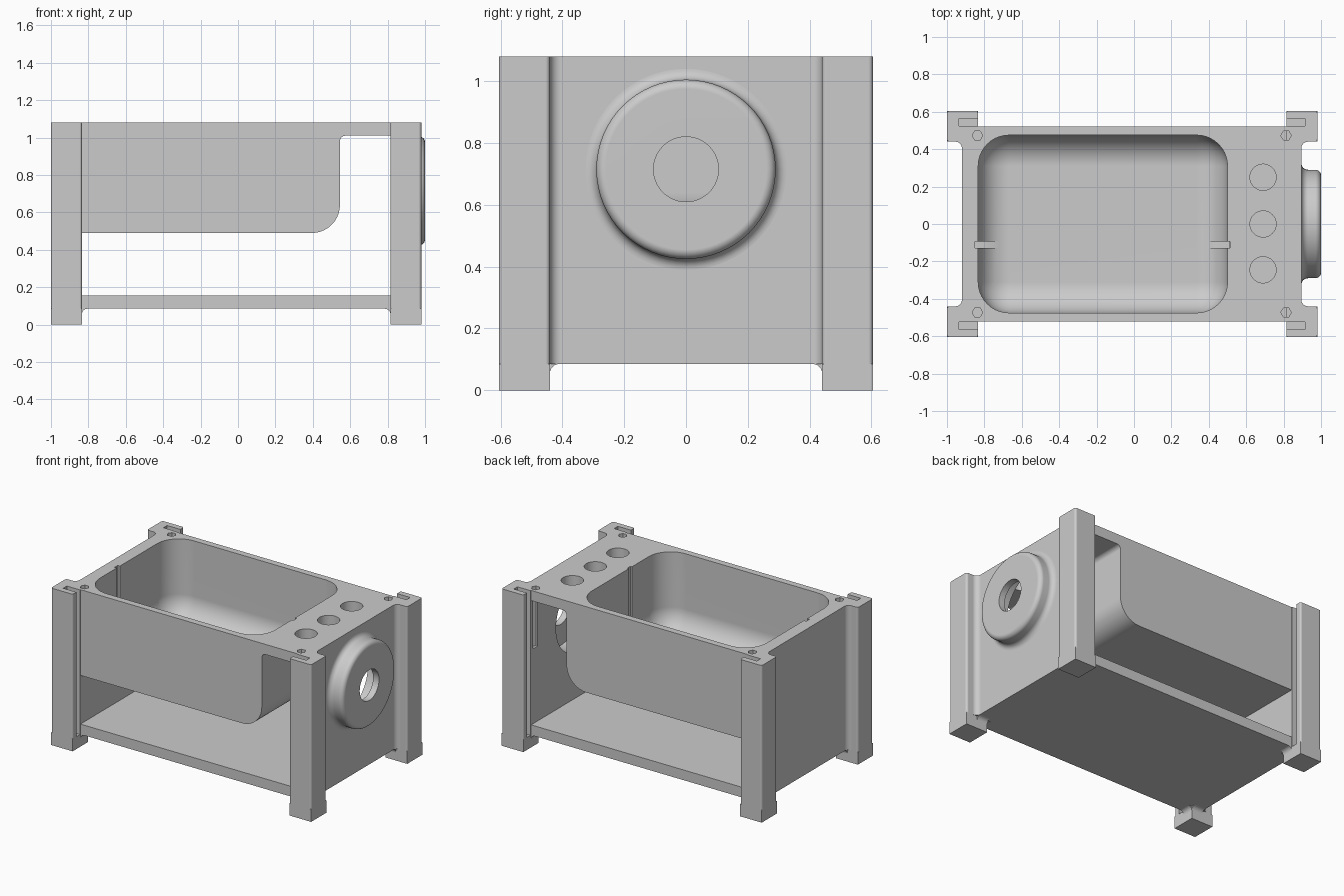
import bpy, bmesh
from math import sin, cos, pi, radians
from mathutils import Vector, Matrix

if "Cube" in bpy.data.objects:
    bpy.data.objects.remove(bpy.data.objects["Cube"], do_unlink=True)

GREY = (0.6, 0.6, 0.6, 1)
mat = bpy.data.materials.new("plain_grey")
mat.use_nodes = True
mat.diffuse_color = GREY
mat.node_tree.nodes["Principled BSDF"].inputs["Base Color"].default_value = GREY

TOP, BASE, FACE_Y = 1.08, 0.085, 0.52
POST_Y, POST_IN = 0.605, 0.44
# inner face, outer wall face and outer post face of each end
ENDS = {"left": (0.815, 0.895, 0.98), "right": (-0.835, -0.92, -1.0)}


def link(name, bm):
    bmesh.ops.recalc_face_normals(bm, faces=bm.faces[:])
    mesh = bpy.data.meshes.new(name)
    bm.to_mesh(mesh)
    bm.free()
    obj = bpy.data.objects.new(name, mesh)
    bpy.context.scene.collection.objects.link(obj)
    return obj


def rounded(corners, steps=10):
    """Outline from (a, b, radius) right-angle corners."""
    out = []
    for i, (a, b, r) in enumerate(corners):
        p = Vector((a, b))
        if not r:
            out.append(p)
            continue
        u = (Vector(corners[i - 1][:2]) - p).normalized()
        v = (Vector(corners[(i + 1) % len(corners)][:2]) - p).normalized()
        c = p + (u + v) * r
        for k in range(steps + 1):
            t = k / steps * pi / 2
            out.append(c - v * r * cos(t) - u * r * sin(t))
    return out


def prism(name, pts, lo, hi, axis="z"):
    place = {"x": lambda a, b, h: (h, a, b),
             "y": lambda a, b, h: (a, h, b),
             "z": lambda a, b, h: (a, b, h)}[axis]
    bm = bmesh.new()
    rings = [[bm.verts.new(place(a, b, h)) for a, b in pts] for h in (lo, hi)]
    for ring in rings:
        bm.faces.new(ring)
    n = len(pts)
    for i in range(n):
        j = (i + 1) % n
        bm.faces.new((rings[0][i], rings[0][j], rings[1][j], rings[1][i]))
    return link(name, bm)


def box(name, x0, x1, y0, y1, z0, z1):
    return prism(name, [(x0, y0), (x1, y0), (x1, y1), (x0, y1)], z0, z1)


def circle(a, b, r, n):
    return [(a + r * cos(2 * pi * k / n), b + r * sin(2 * pi * k / n)) for k in range(n)]


def cut(obj, cutters):
    for c in cutters:
        c.hide_render = True
        mod = obj.modifiers.new(c.name, "BOOLEAN")
        mod.operation, mod.solver, mod.object = "DIFFERENCE", "EXACT", c


parts, helpers = [], []

# Tub block and top deck as one side profile
body = prism("tub_and_deck", rounded([
    (-0.88, 0.49, 0), (0.545, 0.49, 0.15), (0.545, 1.01, 0.03),
    (0.815, 1.01, 0), (0.815, TOP, 0), (-0.88, TOP, 0)]), -FACE_Y, FACE_Y, "y")

# Floor plate
floor = box("floor_plate", -0.835, 0.815, -FACE_Y, FACE_Y, BASE, 0.155)
parts += [body, floor]

# End walls with corner posts
frames = {}
for side, (inner, wall, outer) in ENDS.items():
    outline = [(inner, -POST_Y, 0.012), (outer, -POST_Y, 0.015), (outer, -POST_IN, 0.015),
               (wall, -POST_IN, 0.035)]
    outline += [(x, -y, r) for x, y, r in reversed(outline)]
    frames[side] = prism(side + "_end_wall", rounded(outline), BASE, TOP)
    parts.append(frames[side])

# Square feet with small fillets under the floor and walls
R = 0.03


def fillet(name, a, da, lo, hi, axis):
    pts = [(a, BASE)] + [(a + da * R * (1 - sin(t)), BASE - R * (1 - cos(t)))
                         for t in [k * pi / 12 for k in range(7)]]
    parts.append(prism(name, pts, lo, hi, axis))


for side, (inner, wall, outer) in ENDS.items():
    for s, end in ((-1, "front"), (1, "back")):
        tag = end + "_" + side
        x0, x1 = sorted((inner, outer))
        y0, y1 = sorted((s * POST_IN, s * POST_Y))
        parts.append(box(tag + "_foot", x0, x1, y0, y1, 0, BASE))
        fillet(tag + "_wall_fillet", s * POST_IN, -s, *sorted((inner, wall)), "x")
        fillet(tag + "_floor_fillet", inner, -1 if inner > 0 else 1,
               *sorted((s * POST_IN, s * FACE_Y)), "y")

# Hollow of the tub, rounded at its corners and bottom
bm = bmesh.new()
bmesh.ops.create_cube(bm, size=1)
bmesh.ops.transform(bm, verts=bm.verts, matrix=Matrix.Translation((-0.1665, 0, 0.9175))
                    @ Matrix.Diagonal((1.333, 0.95, 0.765, 1)))
soft = [e for e in bm.edges if not all(v.co.z > 1 for v in e.verts)]
bmesh.ops.bevel(bm, geom=soft, offset=0.165, segments=10, profile=0.5, affect="EDGES")
hollow = link("hollow_cutter", bm)

# Divider groove, cup holes, screw holes and panel slots
groove = box("groove_cutter", -0.85, 0.512, -0.127, -0.093, 0.545, 1.3)
cups = [prism("cup_cutter", circle(0.69, y, 0.07, 40), 0.9, 1.2) for y in (-0.245, 0, 0.25)]
helpers += [hollow, groove] + cups
cut(body, [hollow, groove] + cups)
cut(frames["right"], [groove])
for side, (inner, wall, outer) in ENDS.items():
    for s in (-1, 1):
        screw = prism("screw_cutter", circle(inner - 0.002, s * 0.473, 0.028, 6), 0.67, 1.2)
        sign = 1 if inner > 0 else -1
        x0, x1 = sorted((inner - sign * 0.02, inner + sign * 0.1))
        y0, y1 = sorted((s * 0.525, s * 0.565))
        slot = box("slot_cutter", x0, x1, y0, y1, 0.02, 1.2)
        cut(frames[side], [screw, slot])
        cut(body, [screw])
        helpers += [screw, slot]

# Round hollow boss on the left end wall
HZ = 0.715
port = prism("port_cutter", circle(0, HZ, 0.25, 64), 0.7, 1.1, "x")
helpers.append(port)
cut(frames["left"], [port])
arc = [k * pi / 16 for k in range(9)]
profile = [(0.88, 0.25), (0.88, 0.325)]
profile += [(0.93 - 0.035 * cos(t), 0.325 - 0.035 * sin(t)) for t in arc]
profile += [(0.97 + 0.03 * sin(t), 0.26 + 0.03 * cos(t)) for t in arc]
profile += [(1.0, 0.105), (0.955, 0.105), (0.955, 0.25)]
bm = bmesh.new()
SEG = 64
rings = [[bm.verts.new((x, r * cos(2 * pi * k / SEG), HZ + r * sin(2 * pi * k / SEG)))
          for k in range(SEG)] for x, r in profile]
for i, ring in enumerate(rings):
    prev = rings[i - 1]
    for k in range(SEG):
        m = (k + 1) % SEG
        bm.faces.new((prev[k], prev[m], ring[m], ring[k]))
parts.append(link("round_boss", bm))

# Bake the cuts, then colour and shade every part
bpy.context.view_layer.update()
deps = bpy.context.evaluated_depsgraph_get()
baked = [bpy.data.meshes.new_from_object(o.evaluated_get(deps)) for o in parts]
for obj, mesh in zip(parts, baked):
    obj.modifiers.clear()
    obj.data = mesh
    mesh.materials.clear()
    mesh.materials.append(mat)
for h in helpers:
    bpy.data.objects.remove(h, do_unlink=True)
bpy.ops.object.select_all(action="DESELECT")
for obj in parts:
    obj.select_set(True)
bpy.context.view_layer.objects.active = body
bpy.ops.object.shade_smooth_by_angle(angle=radians(30))
for obj in parts:
    mod = obj.modifiers.new("even_normals", "WEIGHTED_NORMAL")
    mod.keep_sharp = True
